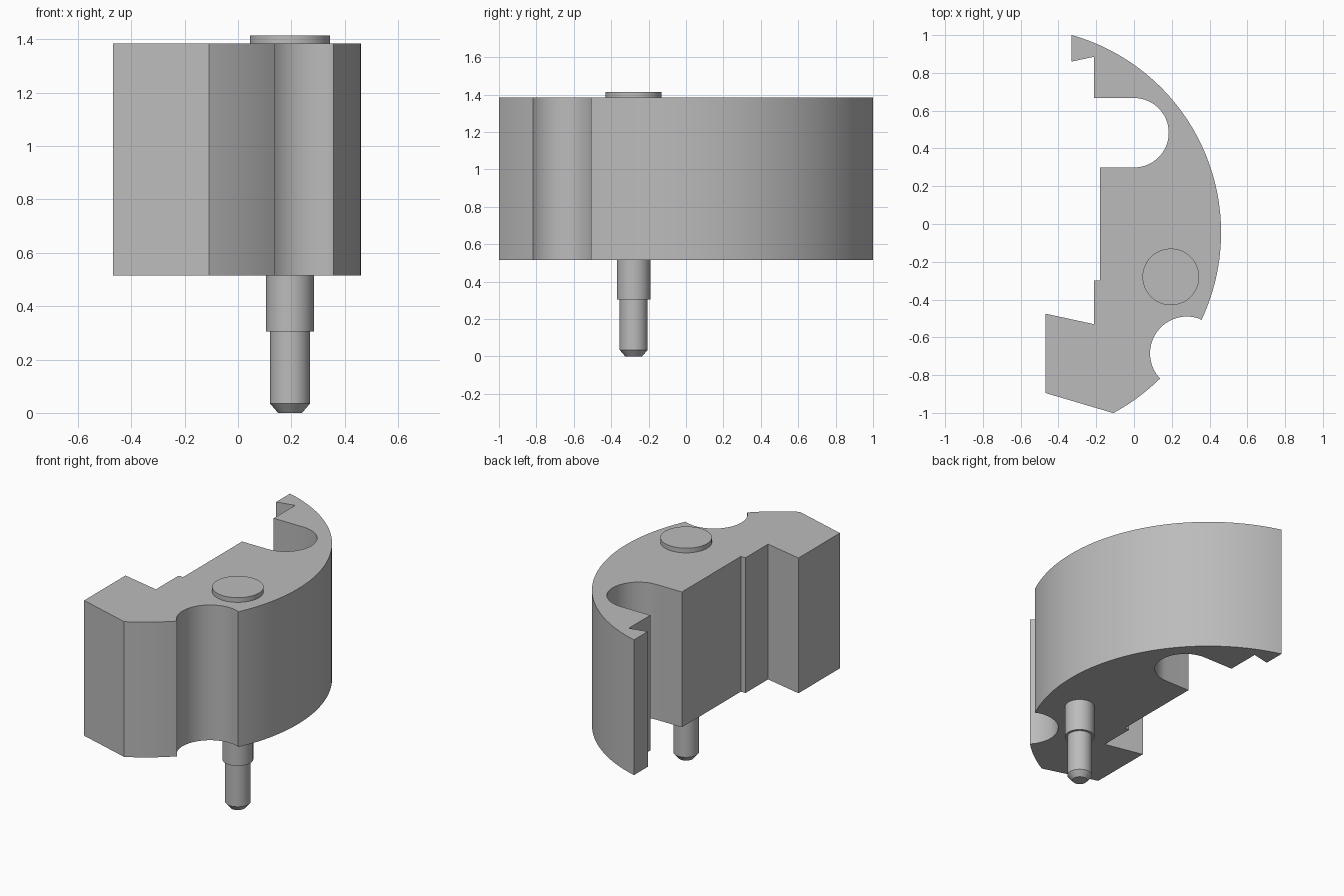
import bpy, bmesh, math

if "Cube" in bpy.data.objects:
    bpy.data.objects.remove(bpy.data.objects["Cube"])

grey = bpy.data.materials.new("plain grey")
grey.diffuse_color = (0.5, 0.5, 0.5, 1)
grey.use_nodes = True
grey.node_tree.nodes["Principled BSDF"].inputs["Base Color"].default_value = grey.diffuse_color


def arc(cx, cy, r, start, end, n):
    """Points along an arc, angles in radians."""
    return [(cx + r * math.cos(start + (end - start) * i / n),
             cy + r * math.sin(start + (end - start) * i / n)) for i in range(n + 1)]


def finish(bm, name):
    bmesh.ops.recalc_face_normals(bm, faces=bm.faces)
    mesh = bpy.data.meshes.new(name)
    bm.to_mesh(mesh)
    bm.free()
    mesh.materials.append(grey)
    obj = bpy.data.objects.new(name, mesh)
    bpy.context.collection.objects.link(obj)
    bpy.context.view_layer.objects.active = obj
    obj.select_set(True)
    bpy.ops.object.shade_smooth_by_angle(angle=math.radians(25))
    obj.select_set(False)
    return obj


def extrude(name, outline, z0, z1):
    bm = bmesh.new()
    face = bm.faces.new([bm.verts.new((x, y, z0)) for x, y in outline])
    top = bmesh.ops.extrude_face_region(bm, geom=[face], use_keep_orig=True)["geom"]
    bmesh.ops.translate(bm, vec=(0, 0, z1 - z0),
                        verts=[v for v in top if isinstance(v, bmesh.types.BMVert)])
    bmesh.ops.triangulate(bm, faces=[f for f in bm.faces if len(f.verts) > 4])
    return finish(bm, name)


def lathe(name, cx, cy, profile, n=48):
    """Closed turned part from (radius, z) steps."""
    bm = bmesh.new()
    rings = [[bm.verts.new((cx + r * math.cos(2 * math.pi * i / n),
                            cy + r * math.sin(2 * math.pi * i / n), z)) for i in range(n)]
             for r, z in profile]
    for a, b in zip(rings, rings[1:]):
        for i in range(n):
            j = (i + 1) % n
            bm.faces.new((a[i], a[j], b[j], b[i]))
    bm.faces.new(rings[0])
    bm.faces.new(rings[-1])
    return finish(bm, name)


# Curved body: big rim arc broken by a round notch, with a slot on the inner side
CX, CY, R = -0.625, -0.045, 1.086
NX, NY, NR = 0.28, -0.685, 0.195


def rim(x, y):
    return math.atan2(y - CY, x - CX)


def notch(x, y):
    return math.atan2(y - NY, x - NX)


outline = [(-0.33, 0.86), (-0.213, 0.885), (-0.213, 0.667)]
outline += arc(0, 0.483, 0.184, math.pi / 2, -math.pi / 2, 32)            # slot
outline += [(-0.18, 0.299), (-0.18, -0.30), (-0.213, -0.30), (-0.213, -0.53),
            (-0.468, -0.475), (-0.468, -0.895)]                           # inner steps
outline += arc(CX, CY, R, rim(-0.11, -1.0), rim(0.14, -0.82), 10)         # lower rim
outline += arc(NX, NY, NR, notch(0.14, -0.82) + 2 * math.pi,
               notch(0.36, -0.51), 32)[1:-1]                              # notch
outline += arc(CX, CY, R, rim(0.36, -0.51), rim(-0.33, 1.0), 56)          # upper rim
extrude("body", outline, 0.515, 1.385)

# Stepped pin below the body and its flat head above
PX, PY = 0.195, -0.28
lathe("pin", PX, PY, [(0.045, 0), (0.075, 0.035), (0.075, 0.305),
                      (0.09, 0.305), (0.09, 0.52)])
lathe("pin_head", PX, PY, [(0.15, 1.38), (0.15, 1.415)])
